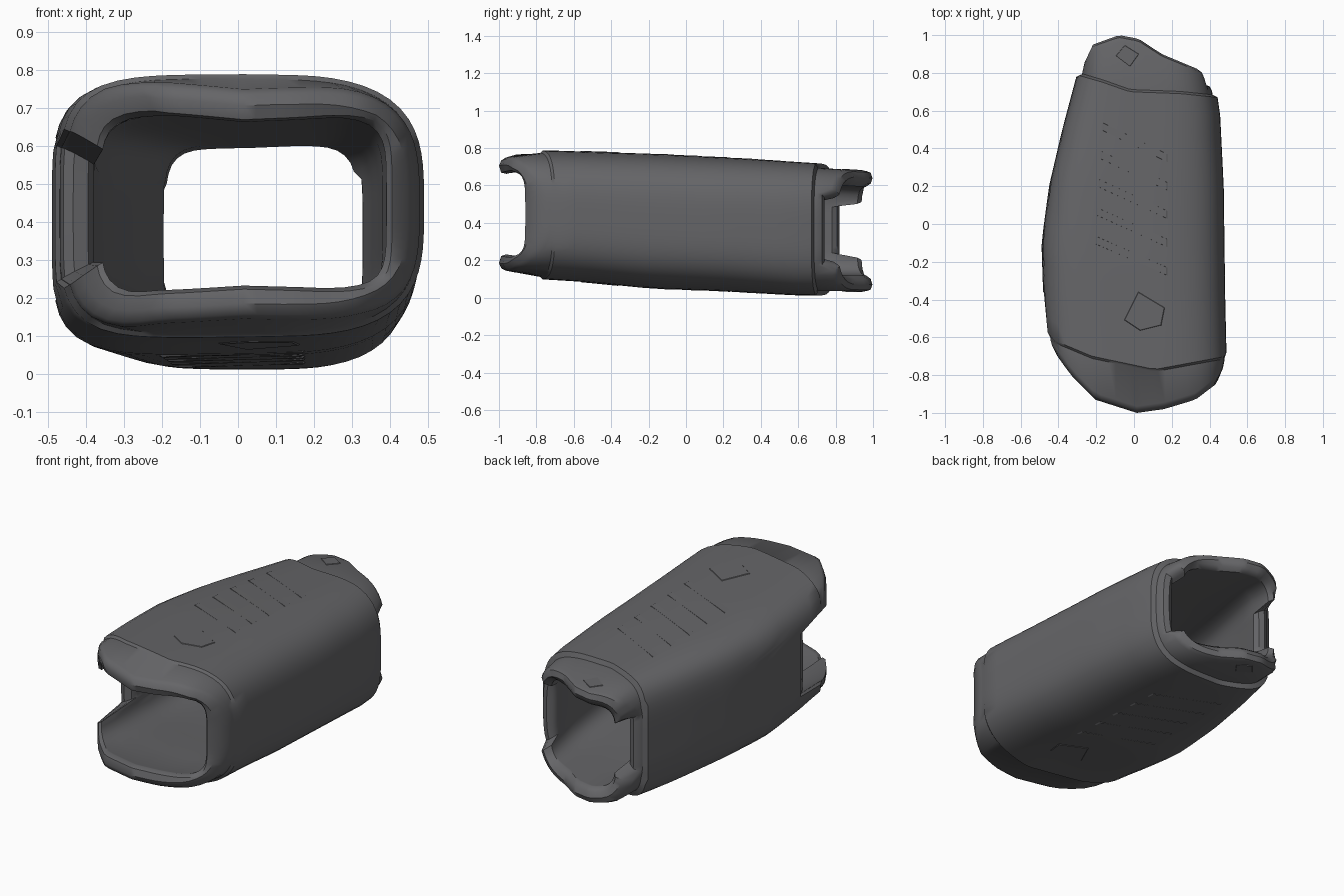
import bpy, bmesh, math

cube = bpy.data.objects.get("Cube")
if cube:
    bpy.data.objects.remove(cube)

mat = bpy.data.materials.new("dark_grey_rubber")
mat.use_nodes = True
grey = (0.13, 0.13, 0.137, 1)
mat.diffuse_color = grey
mat.node_tree.nodes["Principled BSDF"].inputs["Base Color"].default_value = grey


def curve(pts, v):
    """Piecewise linear lookup."""
    if v <= pts[0][0]:
        return pts[0][1]
    for (x0, y0), (x1, y1) in zip(pts, pts[1:]):
        if v <= x1:
            return y0 + (y1 - y0) * (v - x0) / (x1 - x0)
    return pts[-1][1]


# Side, top and bottom lines along the length
RIGHT = [(-.65, -.46), (-.4, -.48), (-.1, -.49), (.2, -.45), (.5, -.38), (.8, -.3)]
LEFT = [(-.7, .49), (-.4, .483), (.2, .475), (.6, .455), (.8, .42)]
BOTTOM = [(-1, .14), (-.8, .1), (-.55, .085), (-.2, .05), (.2, .035), (.6, .012), (1, .01)]
TOP = [(-1, .75), (-.9, .78), (-.75, .788), (-.2, .77), (.3, .745), (.65, .722), (1, .7)]
# Outlines of both ends across the width (-1 to 1)
FRONT_END = [(-1, -.62), (-.73, -.8), (-.46, -.93), (0, -1), (.3, -.98), (.65, -.93), (.87, -.85), (1, -.74)]
REAR_END = [(-1, .8), (-.8, .95), (-.4, 1), (-.1, .98), (.25, .9), (.87, .81), (1, .7)]
FRONT_SEAM = [(-1, -.6), (-.5, -.7), (.2, -.77), (1, -.7)]
REAR_SEAM = [(-1, .79), (-.6, .75), (-.2, .7), (.5, .69), (1, .67)]


def frame(y):
    xl, xr, zb, zt = (curve(c, y) for c in (RIGHT, LEFT, BOTTOM, TOP))
    return (xl + xr) / 2, (xr - xl) / 2, (zb + zt) / 2, (zt - zb) / 2


def direction(k, inner):
    """Rounded cross-section point, rounder on the left side."""
    ang = 2 * math.pi * k / N
    c, s = math.cos(ang), math.sin(ang)
    n = 5.5 if inner else (3.3 if c > 0 else 4.8)
    r = (abs(c) ** n + abs(s) ** n) ** (-1 / n)
    return c * r, s * r


def ends(a, side):
    f, r = curve(FRONT_END, a), curve(REAR_END, a)
    if side < 0:
        f, r = -.42, .82
    elif side > 0:
        r = .74
    return f, r, max(curve(FRONT_SEAM, a), f + .06), min(curve(REAR_SEAM, a), r - .04)


def finish(name, bm, angle):
    bmesh.ops.recalc_face_normals(bm, faces=bm.faces)
    me = bpy.data.meshes.new(name)
    bm.to_mesh(me)
    bm.free()
    me.materials.append(mat)
    ob = bpy.data.objects.new(name, me)
    bpy.context.collection.objects.link(ob)
    bpy.ops.object.select_all(action='DESELECT')
    ob.select_set(True)
    bpy.context.view_layer.objects.active = ob
    bpy.ops.object.shade_smooth_by_angle(angle=math.radians(angle))
    return ob


# Sleeve: rings run down the outside, round the rear rim and back inside
N = 80
BODY = [i / 14 for i in range(15)]
stations = [("front", 0, .045), ("front", .012, .02), ("front", .035, .012), ("seam", -.012, .012)]
stations += [("body", t, 0) for t in BODY]
stations += [("rear_seam", .012, .024), ("rear", .035, .024), ("rear", .012, .032), ("rear", 0, .06)]
stations += [("rear", .012, .09), ("rear", .04, .11)]
stations += [("inside", t, .11 - .01 * (1 - t)) for t in reversed(BODY)]
stations += [("front", .04, .1), ("front", .012, .085)]

bm = bmesh.new()
rings = []
for kind, t, depth in stations:
    ring = []
    for k in range(N):
        oa, ob_ = direction(k, False)
        side = 0
        if abs(ob_) < .6 and abs(oa) > .8:
            side = 1 if oa > 0 else -1
        a, b = direction(k, depth > .07)
        f, r, sf, sr = ends(a * (1 - depth / .45), side)
        y = {"front": f + t, "seam": sf + t, "body": sf + (sr - sf) * t,
             "rear_seam": sr + t, "rear": r - t,
             "inside": f + .05 + (r - f - .1) * t}[kind]
        cx, hw, cz, hh = frame(y)
        ring.append(bm.verts.new((cx + a * (hw - depth), y, cz + b * (hh - depth))))
    rings.append(ring)
for r0, r1 in zip(rings, rings[1:] + rings[:1]):
    for k in range(N):
        j = (k + 1) % N
        bm.faces.new((r0[k], r0[j], r1[j], r1[k]))
finish("grip_sleeve", bm, 40)


def surface(x, y, sign, sink):
    cx, hw, cz, hh = frame(y)
    a = (x - cx) / hw
    n = 3.3 if a > 0 else 4.8
    return cz + sign * ((1 - abs(a) ** n) ** (1 / n) * hh - sink)


def pad(name, outline, sign, sink=0):
    """Thin raised plate that follows the top or bottom surface."""
    bm = bmesh.new()
    low = [bm.verts.new((x, y, surface(x, y, sign, sink + .006))) for x, y in outline]
    cx = sum(p[0] for p in outline) / len(outline)
    cy = sum(p[1] for p in outline) / len(outline)
    high = []
    for x, y in outline:
        x, y = cx + (x - cx) * .9, cy + (y - cy) * .9
        high.append(bm.verts.new((x, y, surface(x, y, sign, sink - .003))))
    bm.faces.new(low)
    bm.faces.new(high)
    for i in range(len(outline)):
        j = (i + 1) % len(outline)
        bm.faces.new((low[i], low[j], high[j], high[i]))
    finish(name, bm, 20)


# Grip ridges and small pads on both faces
for sign, face in ((1, "top"), (-1, "bottom")):
    for i in range(5):
        y = .42 - .15 * i
        x0, x1 = -.18 - .01 * i, .19
        pad(f"{face}_grip_ridge_{i + 1}",
            [(x0, y + .08), (x1, y - .1), (x1, y - .055), (x0, y + .125)], sign)
    pad(f"{face}_five_sided_pad",
        [(.02, -.35), (.17, -.44), (.15, -.54), (.03, -.57), (-.06, -.51)], sign)
    pad(f"{face}_rear_pad",
        [(-.1, .89), (-.05, .95), (.03, .9), (-.02, .83)], sign, .024)
